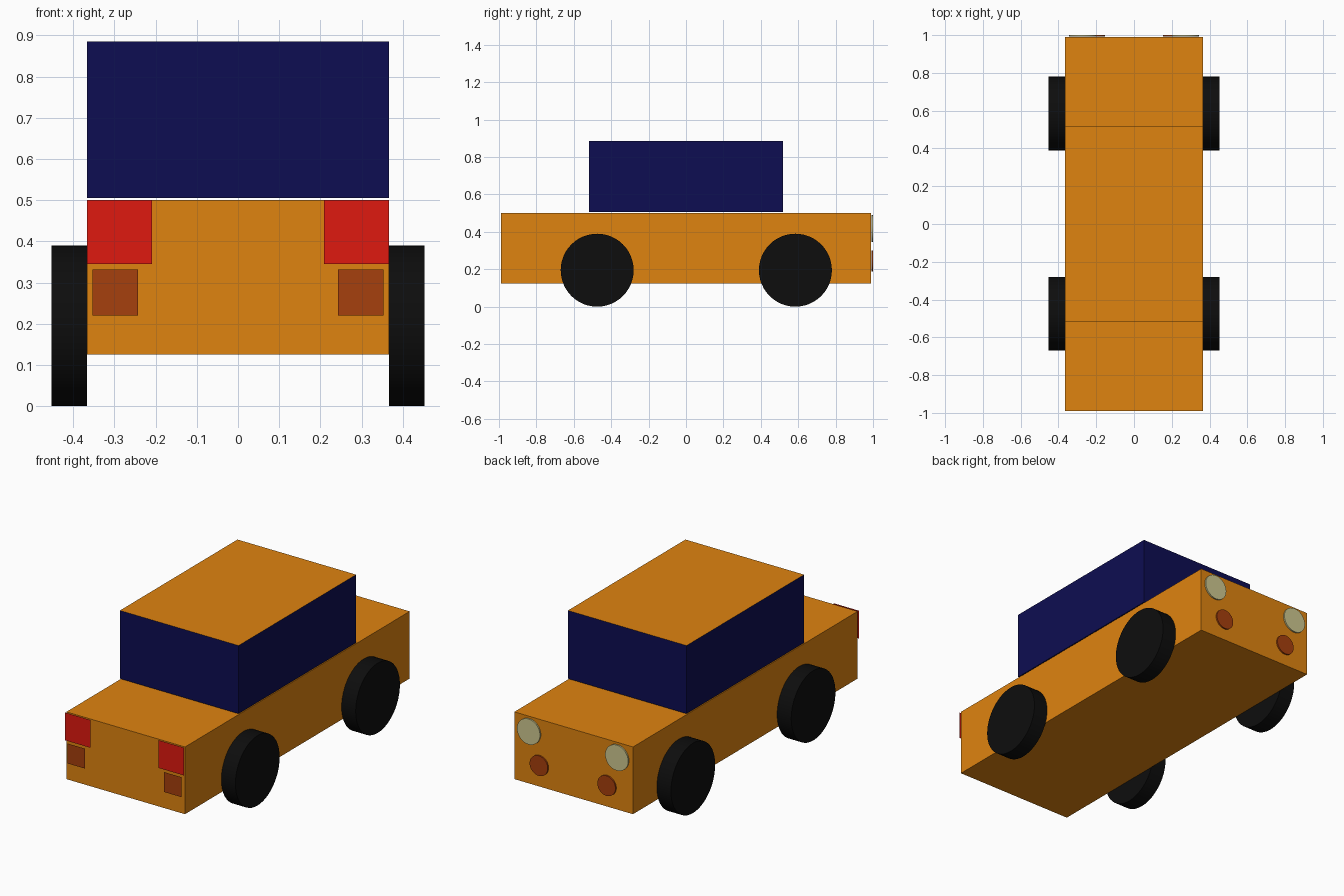
import bpy, bmesh, math
from mathutils import Matrix

if "Cube" in bpy.data.objects:
    bpy.data.objects.remove(bpy.data.objects["Cube"])


def material(name, color):
    m = bpy.data.materials.new(name)
    m.diffuse_color = (*color, 1)
    m.use_nodes = True
    m.node_tree.nodes["Principled BSDF"].inputs["Base Color"].default_value = m.diffuse_color
    return m


orange = material("orange_paint", (0.74, 0.23, 0.005))
navy = material("dark_glass", (0.004, 0.004, 0.085))
black = material("rubber", (0.004, 0.004, 0.004))
red = material("red_lens", (0.74, 0.01, 0.005))
brown = material("amber_lens", (0.38, 0.05, 0.004))
cream = material("headlight_lens", (0.62, 0.58, 0.28))


def finish(name, bm, *mats):
    me = bpy.data.meshes.new(name)
    bm.to_mesh(me)
    bm.free()
    for m in mats:
        me.materials.append(m)
    ob = bpy.data.objects.new(name, me)
    bpy.context.collection.objects.link(ob)
    return ob


def box(name, half_x, half_y, z0, z1, *mats):
    bm = bmesh.new()
    bmesh.ops.create_cube(bm, size=1, matrix=Matrix.Translation((0, 0, (z0 + z1) / 2))
                          @ Matrix.Diagonal((2 * half_x, 2 * half_y, z1 - z0, 1)))
    if len(mats) > 1:  # second material goes on the top face
        for f in bm.faces:
            f.material_index = int(f.normal.z > 0.9)
    return finish(name, bm, *mats)


def disc(name, center, radius, depth, axis, mat):
    turn = Matrix.Rotation(math.pi / 2, 4, 'Y' if axis == 'X' else 'X')
    bm = bmesh.new()
    bmesh.ops.create_cone(bm, cap_ends=True, segments=48, radius1=radius, radius2=radius,
                          depth=depth, matrix=Matrix.Translation(center) @ turn)
    for f in bm.faces:
        f.smooth = len(f.verts) == 4
    for e in bm.edges:
        e.smooth = all(f.smooth for f in e.link_faces)
    return finish(name, bm, mat)


def panel(name, x, z, width, height, mat):
    bm = bmesh.new()
    vs = [bm.verts.new((x + sx * width / 2, -1.0, z + sz * height / 2))
          for sx, sz in ((-1, -1), (1, -1), (1, 1), (-1, 1))]
    bm.faces.new(vs)
    return finish(name, bm, mat)


# Body and cabin (cabin roof in body colour, thin shadow gap below it)
box("body", 0.366, 0.99, 0.125, 0.50, orange)
box("cabin", 0.366, 0.518, 0.505, 0.885, navy, orange)

for side, s in (("left", -1), ("right", 1)):
    # Wheels sit flush against the body sides
    for end, y in (("front", -0.475), ("back", 0.585)):
        disc(f"{end}_{side}_wheel", (s * 0.4095, y, 0.195), 0.195, 0.087, 'X', black)
    # Square lamps on the -y end
    panel(f"{side}_red_lamp", s * 0.2875, 0.4225, 0.157, 0.155, red)
    panel(f"{side}_amber_lamp", s * 0.298, 0.2755, 0.11, 0.111, brown)
    # Round lamps on the +y end
    disc(f"{side}_headlight", (s * 0.272, 0.996, 0.418), 0.071, 0.008, 'Y', cream)
    disc(f"{side}_indicator", (s * 0.209, 0.996, 0.245), 0.056, 0.008, 'Y', brown)
